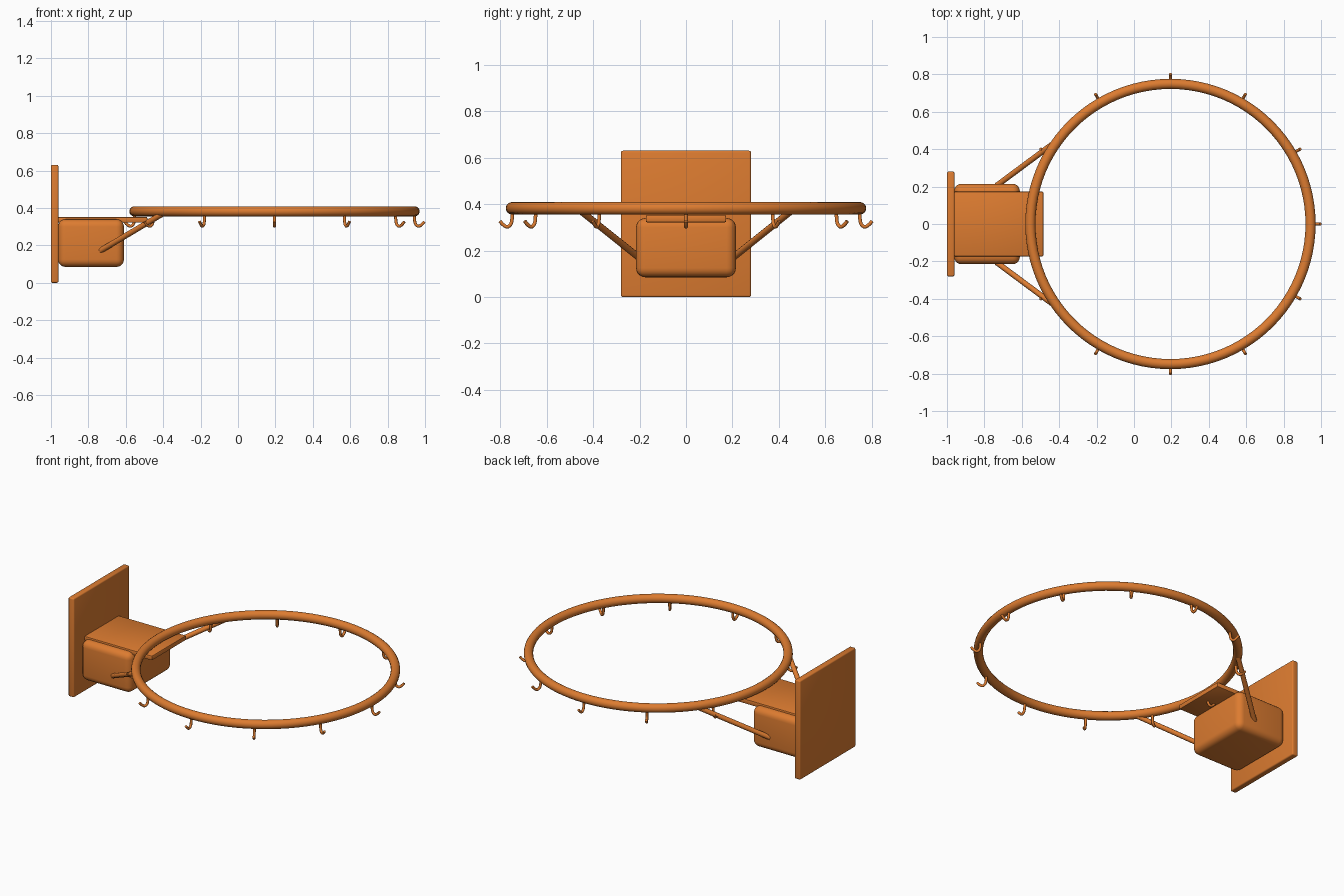
import bpy, math
from mathutils import Vector

cube = bpy.data.objects.get("Cube")
if cube:
    bpy.data.objects.remove(cube, do_unlink=True)

# Single painted metal colour
orange = bpy.data.materials.new("orange_paint")
orange.use_nodes = True
color = (0.72, 0.2, 0.03, 1)
orange.diffuse_color = color
orange.node_tree.nodes["Principled BSDF"].inputs["Base Color"].default_value = color


def finish(obj, name):
    obj.name = name
    obj.data.materials.append(orange)
    return obj


def rounded_box(name, low, high, bevel, segments):
    low, high = Vector(low), Vector(high)
    bpy.ops.mesh.primitive_cube_add(size=1, location=(low + high) / 2)
    obj = finish(bpy.context.object, name)
    obj.scale = high - low
    bpy.ops.object.transform_apply(location=False, rotation=False, scale=True)
    mod = obj.modifiers.new("rounding", "BEVEL")
    mod.width, mod.segments = bevel, segments
    bpy.ops.object.modifier_apply(modifier=mod.name)
    bpy.ops.object.shade_smooth_by_angle(angle=math.radians(35))
    return obj


def rod(name, points, radius, kind="POLY"):
    curve = bpy.data.curves.new(name, "CURVE")
    curve.dimensions = "3D"
    curve.bevel_depth = radius
    curve.bevel_resolution = 3
    curve.resolution_u = 4
    curve.use_fill_caps = True
    spline = curve.splines.new(kind)
    spline.points.add(len(points) - 1)
    for p, co in zip(spline.points, points):
        p.co = (*co, 1)
    if kind == "NURBS":
        spline.use_endpoint_u = True
        spline.order_u = 3
    obj = bpy.data.objects.new(name, curve)
    bpy.context.collection.objects.link(obj)
    return finish(obj, name)


# Mounting plate, bracket housing and top support plate
rounded_box("mounting_plate", (-1, -0.28, 0), (-0.96, 0.28, 0.63), 0.008, 3)
rounded_box("bracket_housing", (-0.962, -0.215, 0.085), (-0.61, 0.215, 0.34), 0.04, 5)
rounded_box("support_plate", (-0.962, -0.173, 0.322), (-0.485, 0.173, 0.352), 0.006, 2)

# Rim
rim_x, rim_radius, rim_z = 0.195, 0.749, 0.382
bpy.ops.mesh.primitive_torus_add(location=(rim_x, 0, rim_z), major_radius=rim_radius,
                                 minor_radius=0.027, major_segments=96, minor_segments=16)
finish(bpy.context.object, "rim")
bpy.ops.object.shade_smooth()

# Diagonal struts from the housing sides up to the rim
for side, name in ((1, "left_strut"), (-1, "right_strut")):
    rod(name, [(-0.735, side * 0.205, 0.172), (-0.405, side * 0.45, 0.368)], 0.015)

# Net hooks hanging below the rim
profile = [(0.748, 0.365), (0.748, 0.335), (0.755, 0.308), (0.778, 0.298), (0.802, 0.327)]
for i in range(12):
    a = i * math.tau / 12
    path = [(rim_x + r * math.cos(a), r * math.sin(a), z) for r, z in profile]
    rod(f"net_hook_{i + 1}", path, 0.008, "NURBS")
